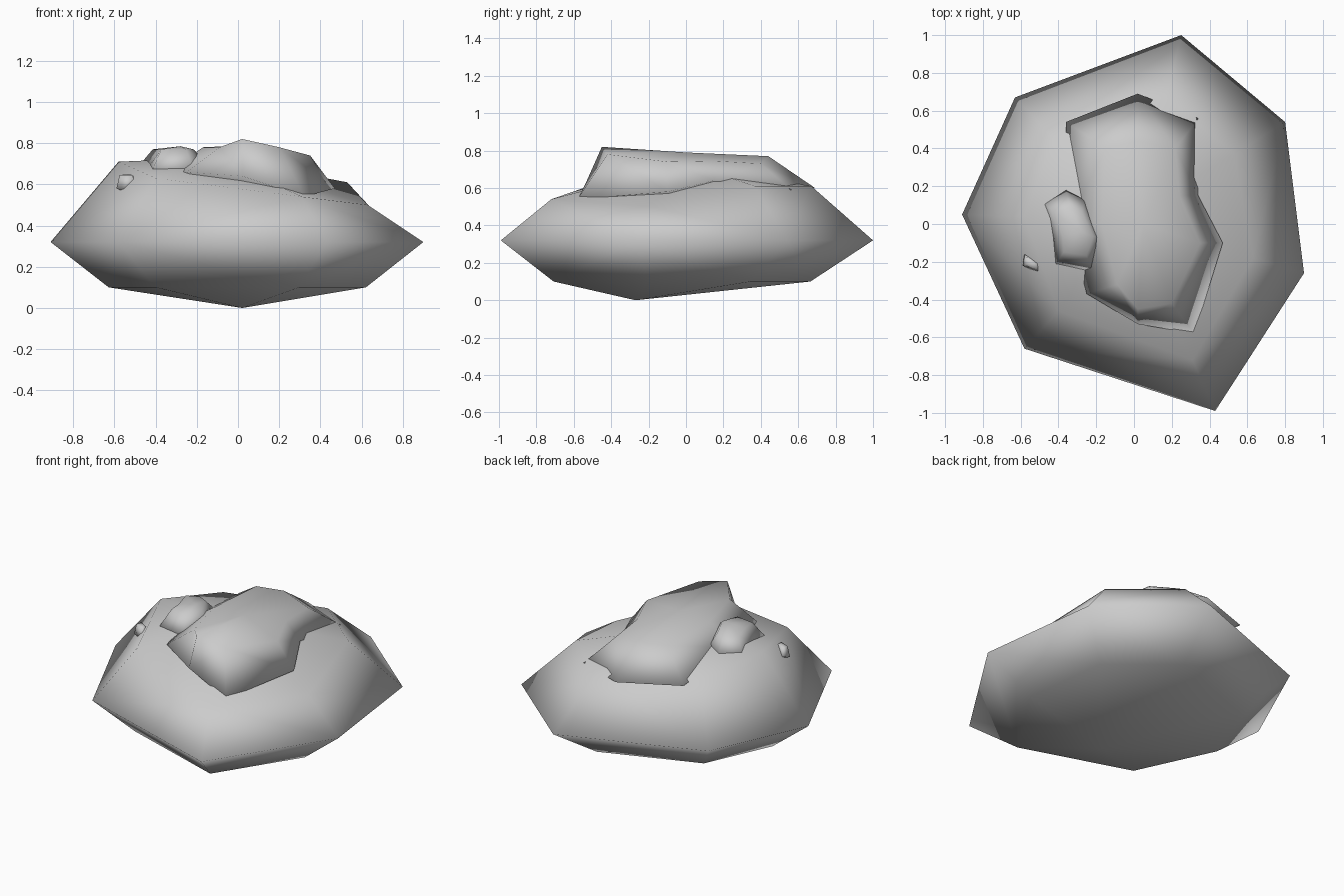
import bpy
import bmesh

cube = bpy.data.objects.get("Cube")
if cube:
    bpy.data.objects.remove(cube, do_unlink=True)

stone = bpy.data.materials.new("stone grey")
stone.use_nodes = True
grey = (0.6, 0.6, 0.6, 1)
stone.diffuse_color = grey
stone.node_tree.nodes["Principled BSDF"].inputs["Base Color"].default_value = grey


def loft(name, rings, bottom, top):
    """Skin rings from low to high and close both ends with fans."""
    bm = bmesh.new()
    loops = [[bm.verts.new(p) for p in ring] for ring in rings]
    n = len(loops[0])
    tips = bm.verts.new(bottom), bm.verts.new(top)
    for i in range(n):
        j = (i + 1) % n
        for low, high in zip(loops, loops[1:]):
            bm.faces.new((low[i], low[j], high[j], high[i]))
        bm.faces.new((tips[0], loops[0][j], loops[0][i]))
        bm.faces.new((tips[1], loops[-1][i], loops[-1][j]))
    bmesh.ops.triangulate(bm, faces=[f for f in bm.faces if len(f.verts) > 3])
    bmesh.ops.recalc_face_normals(bm, faces=bm.faces)
    for f in bm.faces:
        f.smooth = True
    mesh = bpy.data.meshes.new(name)
    bm.to_mesh(mesh)
    bm.free()
    mesh.materials.append(stone)
    obj = bpy.data.objects.new(name, mesh)
    bpy.context.collection.objects.link(obj)
    return obj


def spread(ring, centre, scale, z):
    """Scale a ring about a centre in plan and lay it at one height."""
    cx, cy = centre
    return [(cx + (p[0] - cx) * scale, cy + (p[1] - cy) * scale, z) for p in ring]


# Main boulder: seven-sided, widest at a sharp rim
rim = [(0.43, -0.99, 0.32), (0.90, -0.26, 0.32), (0.80, 0.54, 0.32),
       (0.25, 1.0, 0.32), (-0.63, 0.67, 0.32), (-0.91, 0.05, 0.32),
       (-0.58, -0.66, 0.32)]
shoulder = [(0.31, -0.72, 0.54), (0.63, -0.18, 0.50), (0.53, 0.37, 0.61),
            (0.17, 0.67, 0.61), (-0.42, 0.45, 0.64), (-0.58, 0.04, 0.71),
            (-0.40, -0.46, 0.63)]
under = spread(rim, (0, -0.08), 0.69, 0.10)
loft("boulder", [under, rim, shoulder], (0.02, -0.27, 0), (-0.10, 0, 0.73))

# Ridge lying along the top, highest at the front
ridge_foot = [(0.02, -0.53, 0.64), (0.32, -0.58, 0.54), (0.47, -0.10, 0.58),
              (0.34, 0.15, 0.64), (0.34, 0.56, 0.59), (0.02, 0.69, 0.60),
              (-0.36, 0.54, 0.62), (-0.35, 0.0, 0.66), (-0.25, -0.37, 0.66)]
ridge_top = [(0.02, -0.45, 0.82), (0.20, -0.42, 0.78), (0.35, -0.10, 0.74),
             (0.24, 0.15, 0.745), (0.22, 0.40, 0.73), (0.02, 0.44, 0.77),
             (-0.15, 0.40, 0.77), (-0.17, 0.0, 0.78), (-0.09, -0.32, 0.78)]
loft("top_ridge", [ridge_foot, ridge_top], (0, 0, 0.5), (0.05, 0, 0.79))

# Small lump beside the ridge
lump_foot = [(-0.22, -0.25, 0.68), (-0.16, -0.08, 0.71), (-0.26, 0.13, 0.70),
             (-0.36, 0.18, 0.69), (-0.49, 0.12, 0.68), (-0.43, -0.08, 0.69),
             (-0.42, -0.22, 0.66)]
lump_top = spread(lump_foot, (-0.30, -0.04), 0.6, 0.77)
loft("side_lump", [lump_foot, lump_top], (-0.3, 0, 0.6), (-0.28, -0.04, 0.785))

# Chip poking out of the shoulder
chip_foot = [(-0.59, -0.22, 0.58), (-0.50, -0.26, 0.58), (-0.50, -0.21, 0.62),
             (-0.58, -0.16, 0.60)]
chip_top = spread(chip_foot, (-0.54, -0.21), 0.7, 0.645)
loft("chip", [chip_foot, chip_top], (-0.52, -0.2, 0.55), (-0.53, -0.21, 0.65))
